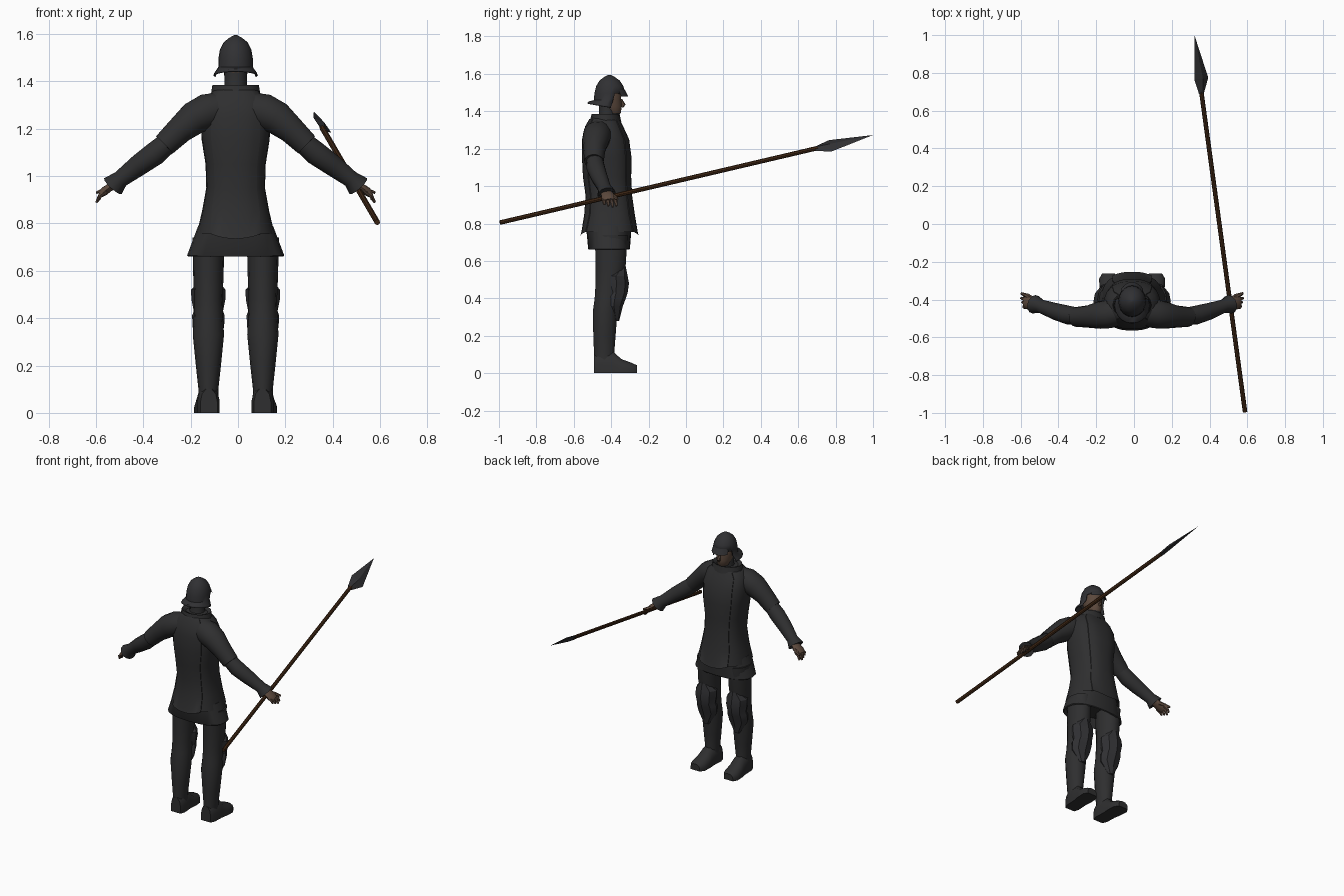
import bpy, bmesh, math
from mathutils import Vector

CX = -0.01  # body centre line


def material(name, col):
    m = bpy.data.materials.new(name)
    m.diffuse_color = (*col, 1)
    return m


CLOTH = material("charcoal cloth", (0.028, 0.028, 0.029))
STEEL = material("dark steel", (0.030, 0.030, 0.033))
SKIN = material("tanned skin", (0.105, 0.065, 0.045))
WOOD = material("brown wood", (0.055, 0.022, 0.008))


def finish(name, bm, mat, angle=40):
    bmesh.ops.recalc_face_normals(bm, faces=bm.faces)
    me = bpy.data.meshes.new(name)
    bm.to_mesh(me)
    bm.free()
    me.materials.append(mat)
    ob = bpy.data.objects.new(name, me)
    bpy.context.collection.objects.link(ob)
    bpy.ops.object.select_all(action='DESELECT')
    ob.select_set(True)
    bpy.context.view_layer.objects.active = ob
    if angle:
        bpy.ops.object.shade_smooth_by_angle(angle=math.radians(angle))
    return ob


def skin_rings(rings, closed=True, caps=True):
    """Bridge successive rings of points with quads."""
    bm = bmesh.new()
    vs = [[bm.verts.new(p) for p in r] for r in rings]
    n = len(vs[0])
    for a, b in zip(vs, vs[1:]):
        for i in range(n if closed else n - 1):
            j = (i + 1) % n
            bm.faces.new((a[i], a[j], b[j], b[i]))
    if caps:
        bm.faces.new(vs[0])
        bm.faces.new(vs[-1])
    return bm


def oval(z, cx, rx, yb, yf, n=16, tilt=0.0, power=1.0, start=0.0, span=2 * math.pi):
    """Horizontal ring; power below 1 makes it boxier."""
    cy, ry, pts = (yb + yf) / 2, (yf - yb) / 2, []
    for i in range(n):
        t = start + span * i / n
        c, s = math.cos(t), math.sin(t)
        x = math.copysign(abs(c) ** power, c) * rx
        y = math.copysign(abs(s) ** power, s) * ry
        pts.append(Vector((cx + x, cy + y, z + tilt * y)))
    return pts


def stack(name, rows, mat, cx=CX, n=16, power=1.0, angle=40):
    return finish(name, skin_rings([oval(z, cx, rx, yb, yf, n, 0, power)
                                    for z, rx, yb, yf in rows]), mat, angle)


def tube(name, pts, radii, mat, n=10, flat=1.0, angle=40):
    """Tapered tube along a path; flat scales its thickness."""
    pts = [Vector(p) for p in pts]
    rings = []
    for k, (p, r) in enumerate(zip(pts, radii)):
        d = (pts[min(k + 1, len(pts) - 1)] - pts[max(k - 1, 0)]).normalized()
        ref = Vector((0, 1, 0)) if abs(d.y) < 0.8 else Vector((0, 0, 1))
        u = (ref - d * ref.dot(d)).normalized()
        v = d.cross(u)
        rings.append([p + u * r * math.cos(2 * math.pi * i / n) +
                      v * r * flat * math.sin(2 * math.pi * i / n) for i in range(n)])
    return finish(name, skin_rings(rings), mat, angle)


# Coat body, with an inner return at the hem
COAT = [(0.755, 0.165, -0.555, -0.262), (0.85, 0.142, -0.54, -0.278),
        (0.95, 0.124, -0.533, -0.292), (1.05, 0.127, -0.547, -0.297),
        (1.15, 0.143, -0.552, -0.295), (1.25, 0.150, -0.552, -0.308),
        (1.32, 0.135, -0.535, -0.340), (1.36, 0.095, -0.512, -0.362)]
stack("coat", [(0.80, 0.12, -0.52, -0.30)] + COAT + [(1.375, 0.06, -0.49, -0.38)],
      CLOTH, n=24, power=0.8)

# Lower skirt, hollow under the hem
stack("lower_skirt", [(0.72, 0.15, -0.50, -0.33), (0.66, 0.200, -0.52, -0.305),
                      (0.665, 0.205, -0.523, -0.30), (0.79, 0.158, -0.535, -0.29)],
      CLOTH, n=20, power=0.8)

# Front and back tabard panels lying just over the coat
for name, side in (("tabard_front", 1), ("tabard_back", -1)):
    rows = []
    for z, rx, yb, yf in [(0.735, 0.168, -0.56, -0.257)] + COAT:
        cy, ry = (yb + yf) / 2, (yf - yb) / 2 + 0.004
        w = min(0.105, rx * 0.72)
        row = []
        for i in range(9):
            f = i / 4 - 1
            c = abs(f) * w / rx
            y = (1 - c ** 2.5) ** 0.4 * ry
            row.append(Vector((CX + f * w, cy + side * y, z + (0.02 * f * f if z < 0.74 else 0))))
        rows.append([row[0] - Vector((0, side * 0.012, 0))] + row +
                    [row[-1] - Vector((0, side * 0.012, 0))])
    finish(name, skin_rings(rows, closed=False, caps=False), CLOTH)

# Collar, neck and head
stack("collar", [(1.34, 0.105, -0.515, -0.345), (1.385, 0.098, -0.505, -0.355),
                 (1.375, 0.075, -0.485, -0.37), (1.35, 0.06, -0.47, -0.38)], CLOTH)
stack("neck", [(1.33, 0.055, -0.48, -0.375), (1.39, 0.047, -0.465, -0.375),
               (1.45, 0.047, -0.465, -0.38)], CLOTH, n=12)
head = stack("head", [(1.375, 0.022, -0.41, -0.362), (1.39, 0.036, -0.43, -0.348),
                      (1.425, 0.048, -0.46, -0.342), (1.46, 0.054, -0.475, -0.345),
                      (1.51, 0.055, -0.475, -0.345), (1.55, 0.04, -0.46, -0.36)],
             SKIN, n=14)
head.data.materials.append(CLOTH)
for p in head.data.polygons:  # shadowy chin strap
    p.material_index = 1 if p.center.z < 1.395 else 0
tube("nose", [(CX, -0.348, 1.465), (CX, -0.335, 1.435), (CX, -0.343, 1.423)],
     [0.006, 0.012, 0.008], SKIN, n=6)

# Helmet: dome with flared neck guard, open at the face
rows = [(1.425, 0.094, -0.528, -0.335, -0.18), (1.435, 0.090, -0.522, -0.335, -0.18),
        (1.46, 0.073, -0.492, -0.335, 0), (1.495, 0.073, -0.490, -0.322, 0),
        (1.535, 0.066, -0.480, -0.335, 0), (1.565, 0.050, -0.462, -0.355, 0),
        (1.583, 0.028, -0.438, -0.380, 0), (1.595, 0.006, -0.415, -0.403, 0)]
bm = skin_rings([oval(z, CX, rx, yb, yf, 20, t) for z, rx, yb, yf, t in rows])
bm.faces.ensure_lookup_table()
gone = [f for f in bm.faces if len(f.verts) > 4 and f.calc_center_median().z < 1.5
        or (f.calc_center_median().z < 1.49 and f.calc_center_median().y > -0.395)]
bmesh.ops.delete(bm, geom=gone, context='FACES')
helmet = finish("helmet", bm, STEEL)
sol = helmet.modifiers.new("thickness", 'SOLIDIFY')
sol.thickness = 0.005
# Visor peak drooping over the brow
finish("visor", skin_rings([
    oval(1.515, CX, 0.066, -0.485, -0.326, 9, 0, 1, math.radians(35), math.radians(124)),
    oval(1.478, CX, 0.072, -0.485, -0.308, 9, 0, 1, math.radians(35), math.radians(124))],
    closed=False, caps=False), STEEL)

for s, tag in ((1, "right"), (-1, "left")):
    def P(x, y, z):
        return (CX + s * x, y, z)

    # Arms: upper sleeve, forearm sleeve, flared cuff
    tube(tag + "_upper_sleeve",
         [P(0.07, -0.465, 1.285), P(0.12, -0.475, 1.272), P(0.175, -0.483, 1.245),
          P(0.235, -0.49, 1.195), P(0.30, -0.492, 1.132)],
         [0.07, 0.077, 0.072, 0.059, 0.052], CLOTH, 14)
    tube(tag + "_forearm_sleeve",
         [P(0.27, -0.49, 1.155), P(0.34, -0.482, 1.095), P(0.41, -0.462, 1.045),
          P(0.485, -0.435, 0.988), P(0.518, -0.425, 0.957), P(0.505, -0.428, 0.966)],
         [0.044, 0.050, 0.045, 0.036, 0.050, 0.03], CLOTH, 12)

    # Hand with four drooping fingers and a thumb
    tube(tag + "_palm", [P(0.49, -0.43, 0.98), P(0.525, -0.42, 0.957),
                         P(0.555, -0.413, 0.935), P(0.57, -0.41, 0.922)],
         [0.024, 0.034, 0.038, 0.028], SKIN, 10, 0.5)
    for i in range(4):
        y, drop = -0.443 + 0.021 * i, 0.006 * abs(i - 2)
        tube(f"{tag}_finger_{i + 1}",
             [P(0.545, y, 0.938), P(0.572, y + 0.004, 0.918), P(0.588 - drop, y + 0.008, 0.888 + drop)],
             [0.010, 0.010, 0.006], SKIN, 6)
    tube(tag + "_thumb", [P(0.525, -0.398, 0.95), P(0.56, -0.378, 0.938), P(0.588, -0.366, 0.93)],
         [0.014, 0.011, 0.006], SKIN, 6)

    # Leg and boot shaft
    lx = CX + s * 0.115
    stack(tag + "_leg", [(0.03, 0.044, -0.49, -0.375), (0.10, 0.042, -0.493, -0.383),
                         (0.20, 0.053, -0.497, -0.375), (0.33, 0.066, -0.500, -0.365),
                         (0.40, 0.062, -0.490, -0.355), (0.48, 0.060, -0.485, -0.345),
                         (0.58, 0.064, -0.485, -0.320), (0.74, 0.068, -0.490, -0.310)],
          CLOTH, lx, 14)
    # Foot: cross-sections from heel to toe, toes turned slightly out
    feet = []
    for y, w, h in ((-0.492, 0.036, 0.10), (-0.46, 0.047, 0.115), (-0.39, 0.046, 0.115),
                    (-0.345, 0.052, 0.075), (-0.29, 0.052, 0.055), (-0.262, 0.034, 0.042)):
        x0 = lx + s * 0.05 * (y + 0.45)
        feet.append([Vector((x0 + w * a, y, h * b)) for a, b in
                     ((-1, 0), (1, 0), (1, 0.45), (0.8, 0.8), (0.35, 1), (-0.35, 1), (-0.8, 0.8), (-1, 0.45))])
    finish(tag + "_boot_foot", skin_rings(feet), CLOTH)
    # Pointed knee guard
    stack(tag + "_knee_guard", [(0.28, 0.018, -0.39, -0.357), (0.36, 0.066, -0.435, -0.337),
                                (0.41, 0.069, -0.44, -0.318), (0.43, 0.062, -0.435, -0.312),
                                (0.48, 0.072, -0.44, -0.305), (0.52, 0.073, -0.435, -0.312),
                                (0.57, 0.025, -0.36, -0.322)], STEEL, lx, 8, 1.0, 25)

# Spear shaft and thin, diagonal leaf blade
tube("spear_shaft", [(0.588, -0.995, 0.805), (0.355, 0.71, 1.205)], [0.012, 0.012], WOOD, 8)
bm = bmesh.new()
base, tip = Vector((0.357, 0.69, 1.20)), Vector((0.32, 1.0, 1.273))
mid = Vector((0.356, 0.77, 1.215))
edge, thick = Vector((0.037, 0.005, -0.031)), Vector((0.008, 0, 0.010))
root = [bm.verts.new(base + v) for v in (edge * 0.35, thick, edge * -0.35, -thick)]
wide = [bm.verts.new(mid + v) for v in (edge, thick * 1.1, -edge, thick * -1.1)]
top = bm.verts.new(tip)
bm.faces.new(root)
for i in range(4):
    j = (i + 1) % 4
    bm.faces.new((root[i], root[j], wide[j], wide[i]))
    bm.faces.new((wide[i], wide[j], top))
finish("spear_head", bm, STEEL, 0)
